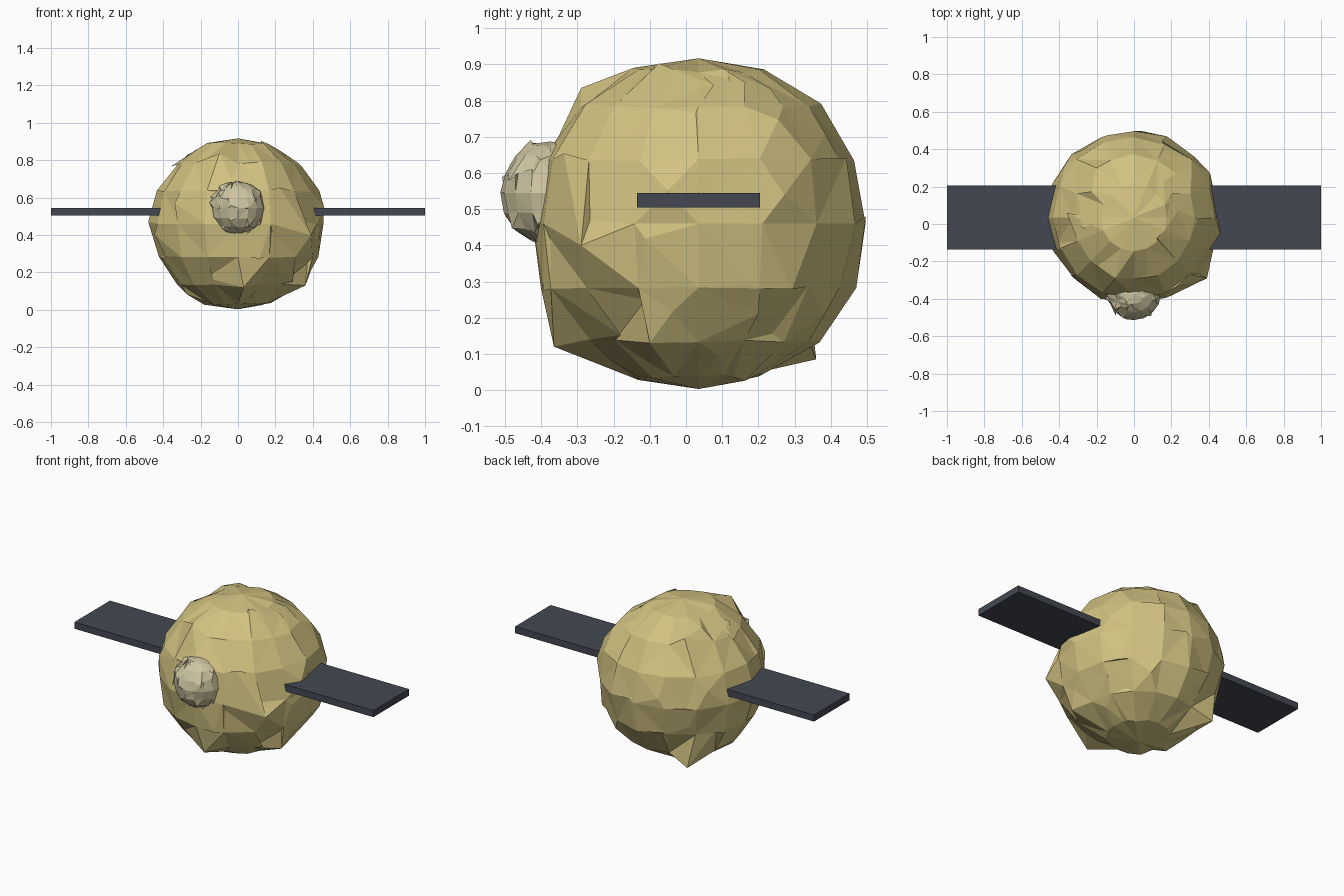
import bpy, bmesh, random
from mathutils import Vector

if "Cube" in bpy.data.objects:
    bpy.data.objects.remove(bpy.data.objects["Cube"])


def material(name, rgb):
    m = bpy.data.materials.new(name)
    m.use_nodes = True
    m.diffuse_color = (*rgb, 1)
    m.node_tree.nodes["Principled BSDF"].inputs["Base Color"].default_value = (*rgb, 1)
    return m


def finish(name, bm, mat, location):
    mesh = bpy.data.meshes.new(name)
    bm.to_mesh(mesh)
    bm.free()
    mesh.materials.append(mat)
    obj = bpy.data.objects.new(name, mesh)
    obj.location = location
    bpy.context.collection.objects.link(obj)
    return obj


def crumpled_ball(name, mat, centre, radii, seed, creases, slide, swell, corners=()):
    """Faceted ball whose surface is creased like foil, with a few pulled-out corners."""
    rng = random.Random(seed)
    bm = bmesh.new()
    bmesh.ops.create_uvsphere(bm, u_segments=16, v_segments=8, radius=1)

    # slight unevenness of the large panels
    for v in bm.verts:
        if abs(v.co.z) < 0.99:
            v.co *= rng.uniform(0.985, 1.03)

    # small folds: extra points slid sideways so their triangles overlap
    chosen = [f for f in bm.faces if len(f.verts) == 4 and rng.random() < creases]
    for f in chosen:
        middle = bmesh.ops.poke(bm, faces=[f])["verts"][0]
        normal = middle.co.normalized()
        push = Vector([rng.uniform(-slide, slide) for _ in range(3)])
        push -= normal * push.dot(normal)
        middle.co = (normal + push).normalized() * rng.uniform(0.97, swell)

    # sharp corners
    for corner in corners:
        target = Vector([(c - o) / r for c, o, r in zip(corner, centre, radii)])
        nearest = min(bm.verts, key=lambda v: (v.co - target).length)
        nearest.co = target

    for v in bm.verts:
        v.co = Vector([c * r for c, r in zip(v.co, radii)])
    bmesh.ops.triangulate(bm, faces=[f for f in bm.faces if len(f.verts) > 3])
    return finish(name, bm, mat, centre)


foil = material("gold foil", (0.64, 0.54, 0.22))
pale_foil = material("pale foil", (0.62, 0.56, 0.36))
slate = material("dark slate", (0.056, 0.064, 0.083))

# Main body
crumpled_ball("body", foil, (0, 0.035, 0.46), (0.46, 0.465, 0.457), 7, 0.5, 0.24, 1.04,
              corners=[(0.03, -0.365, 0.12), (0.39, -0.29, 0.4), (-0.1, -0.29, 0.835),
                       (-0.26, 0.36, 0.085), (-0.2, 0.3, 0.83), (0.36, -0.1, 0.13),
                       (-0.48, 0.03, 0.47)])

# Small round nose on the front
crumpled_ball("nose", pale_foil, (0, -0.375, 0.545), (0.14, 0.135, 0.142), 3, 0.55, 0.3, 1.14)

# Flat side panels
for side, sign in (("left", 1), ("right", -1)):
    bm = bmesh.new()
    bmesh.ops.create_cube(bm, size=1)
    bmesh.ops.scale(bm, vec=(0.62, 0.34, 0.04), verts=bm.verts)
    finish(side + "_panel", bm, slate, (sign * 0.69, 0.035, 0.525))
